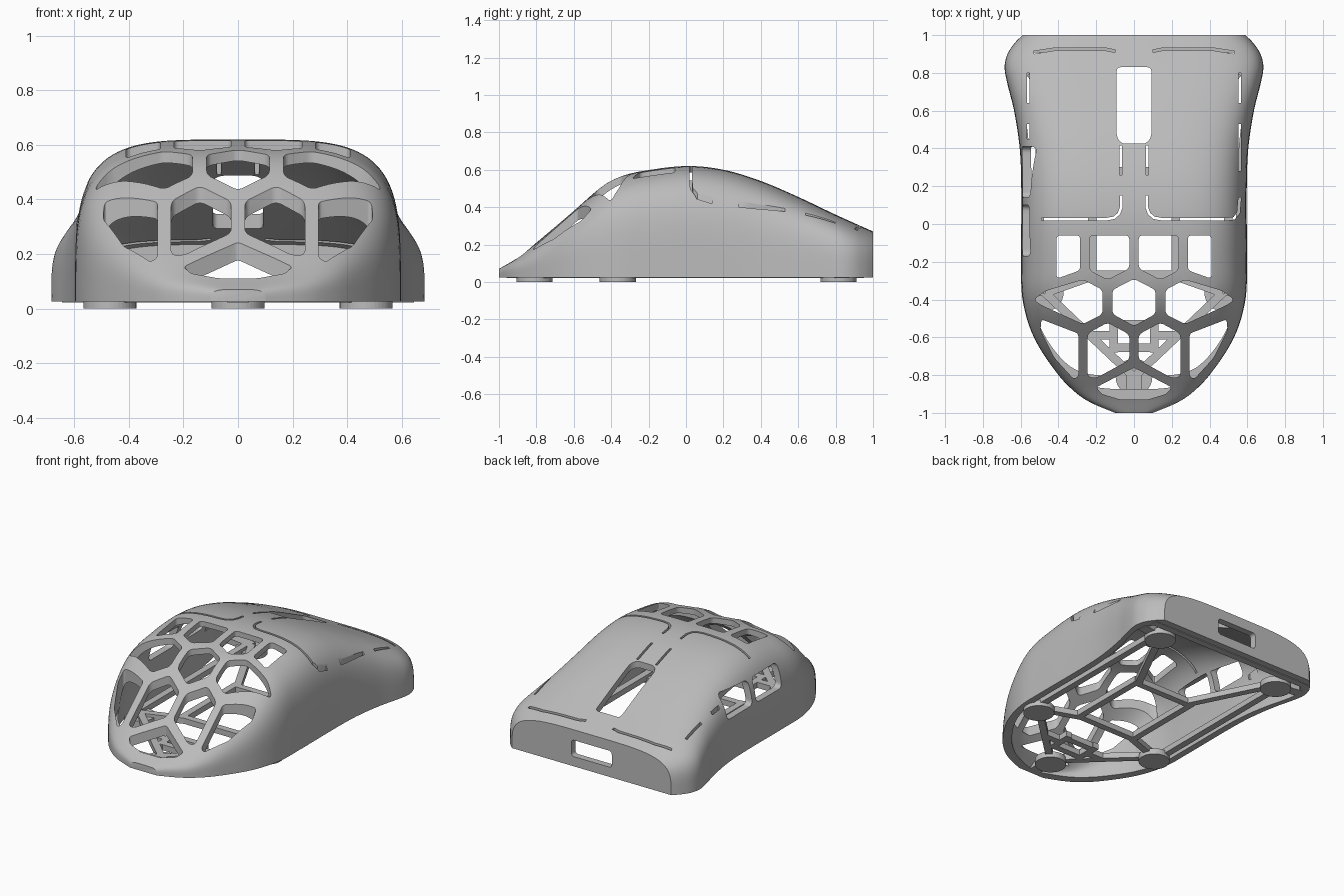
import bpy, bmesh, math
from mathutils import Vector

if "Cube" in bpy.data.objects:
    bpy.data.objects.remove(bpy.data.objects["Cube"])

grey = bpy.data.materials.new("plain_grey")
grey.use_nodes = True
grey.diffuse_color = (0.5, 0.5, 0.5, 1)
grey.node_tree.nodes["Principled BSDF"].inputs["Base Color"].default_value = (0.5, 0.5, 0.5, 1)

# Side profile (y, top height) and plan outline (y, half width)
PROFILE = [(-1, .07), (-.9, .13), (-.8, .21), (-.6, .38), (-.45, .51), (-.36, .56), (-.25, .59),
           (0, .62), (.2, .6), (.4, .54), (.6, .455), (.8, .36), (1, .27)]
OUTLINE = [(-1, .1), (-.95, .22), (-.9, .3), (-.8, .4), (-.6, .53), (-.4, .59), (-.2, .597), (.2, .597),
           (.4, .605), (.6, .635), (.75, .672), (.83, .685), (.9, .67), (.96, .63), (1, .59)]
FLOOR = .025


def smooth_value(pts, y):
    """Cubic interpolation through a list of points."""
    i = max(j for j in range(len(pts) - 1) if pts[j][0] <= y or j == 0)
    def slope(k):
        a, b = pts[max(k - 1, 0)], pts[min(k + 1, len(pts) - 1)]
        return (b[1] - a[1]) / (b[0] - a[0])
    (y0, v0), (y1, v1) = pts[i], pts[i + 1]
    d = y1 - y0
    t = (y - y0) / d
    return ((2*t**3 - 3*t*t + 1) * v0 + (t**3 - 2*t*t + t) * d * slope(i)
            + (3*t*t - 2*t**3) * v1 + (t**3 - t*t) * d * slope(i + 1))


def make_object(name, bm):
    bmesh.ops.recalc_face_normals(bm, faces=bm.faces)
    mesh = bpy.data.meshes.new(name)
    bm.to_mesh(mesh)
    bm.free()
    obj = bpy.data.objects.new(name, mesh)
    bpy.context.collection.objects.link(obj)
    mesh.materials.append(grey)
    return obj


def hull(name, side, top, squeeze, floor, rows=72, segs=56):
    """Loft of rounded-square arches along the body."""
    bm = bmesh.new()
    rings = []
    for r in range(rows + 1):
        y = -math.cos(math.pi * r / rows)
        w = smooth_value(OUTLINE, y) - side
        h = smooth_value(PROFILE, y) - top - FLOOR
        ring = []
        for s in range(segs + 1):
            c, q = math.cos(math.pi * s / segs), max(math.sin(math.pi * s / segs), 0)
            x = math.copysign(abs(c) ** .48, c) * w
            ring.append(bm.verts.new((x, y * squeeze, FLOOR + h * q ** .48)))
        if floor < FLOOR:
            ring = ([bm.verts.new((w, y * squeeze, floor))] + ring
                    + [bm.verts.new((-w, y * squeeze, floor))])
        rings.append(ring)
    for a, b in zip(rings, rings[1:]):
        for k in range(len(a)):
            m = (k + 1) % len(a)
            bm.faces.new((a[k], a[m], b[m], b[k]))
    bm.faces.new(rings[0])
    bm.faces.new(rings[-1])
    return make_object(name, bm)


def prism(bm, pts, lo, hi, axis="z", radius=.02):
    """Rounded polygon extruded along an axis."""
    place = {"z": lambda a, b: (a, b, lo), "x": lambda a, b: (lo, a, b), "y": lambda a, b: (a, lo, b)}[axis]
    part = bmesh.new()
    part.faces.new([part.verts.new(place(*p)) for p in pts])
    if radius:
        bmesh.ops.bevel(part, geom=list(part.verts), offset=radius, segments=4, profile=.5,
                        affect='VERTICES', clamp_overlap=True)
    ext = bmesh.ops.extrude_face_region(part, geom=list(part.faces))
    step = Vector(place(0, 0)) * ((hi - lo) / lo)
    bmesh.ops.translate(part, vec=step, verts=[v for v in ext["geom"] if isinstance(v, bmesh.types.BMVert)])
    bmesh.ops.recalc_face_normals(part, faces=part.faces)
    temp = bpy.data.meshes.new("temp")
    part.to_mesh(temp)
    part.free()
    bm.from_mesh(temp)
    bpy.data.meshes.remove(temp)


def strip(pts, width):
    """Thin outline around a path, for the slots."""
    left, right = [], []
    for i, p in enumerate(pts):
        a, b = Vector(pts[max(i - 1, 0)]), Vector(pts[min(i + 1, len(pts) - 1)])
        d = (b - a).normalized() * width / 2
        left.append((p[0] - d.y, p[1] + d.x))
        right.append((p[0] + d.y, p[1] - d.x))
    return left + right[::-1]


def mirrored(pts):
    return [(-x, y) for x, y in pts]


def box(x0, x1, y0, y1):
    return [(x0, y0), (x1, y0), (x1, y1), (x0, y1)]


def subtract(target, cutter):
    mod = target.modifiers.new("cut", 'BOOLEAN')
    mod.operation, mod.solver, mod.object = 'DIFFERENCE', 'EXACT', cutter
    bpy.context.view_layer.objects.active = target
    bpy.ops.object.modifier_apply(modifier=mod.name)
    bpy.data.objects.remove(cutter)


# Hollow shell
shell = hull("shell", 0, 0, 1, FLOOR)
subtract(shell, hull("cavity", .045, .035, .955, -.1))

cut = bmesh.new()
# Honeycomb openings, mirrored left and right
paired = [
    [(.285, -.06), (.41, -.06), (.41, -.29), (.285, -.245)],
    [(.025, -.06), (.235, -.06), (.235, -.245), (.14, -.295), (.025, -.235)],
    [(.167, -.348), (.27, -.295), (.47, -.355), (.53, -.4), (.5, -.425), (.27, -.53), (.167, -.478)],
    [(.025, -.585), (.14, -.522), (.245, -.58), (.245, -.81), (.2, -.815), (.025, -.72)],
    [(.295, -.58), (.49, -.505), (.495, -.56), (.42, -.71), (.32, -.82), (.295, -.81)],
]
for hole in paired:
    prism(cut, hole, .14, .9)
    prism(cut, mirrored(hole), .14, .9)
prism(cut, [(0, -.29), (.115, -.35), (.115, -.475), (0, -.54), (-.115, -.475), (-.115, -.35)], .14, .9)
prism(cut, [(0, -.76), (.2, -.865), (.17, -.9), (.07, -.93), (-.07, -.93), (-.17, -.9), (-.2, -.865)],
      .085, .9, radius=.012)
# Long top opening
prism(cut, [(.065, .425), (.092, .46), (.092, .83), (-.092, .83), (-.092, .46), (-.065, .425)], .2, .9)

# Thin flexing slots
bend = [(.067, .15), (.067, .09), (.08, .055), (.105, .033), (.15, .025), (.49, .025)]
rise = [(.53, .03), (.553, .06), (.56, .14)]
prism(cut, strip(bend + rise, .014), .33, .9, radius=0)
prism(cut, strip(mirrored(bend), .014), .33, .9, radius=0)
for side in (1, -1):
    for x, y0, y1 in ((.07, .26, .415), (.56, .28 if side > 0 else .45, .53), (.56, .64, .8)):
        prism(cut, strip([(side * x, y0), (side * x, y1)], .014), .26, .9, radius=0)
    prism(cut, strip([(side * .1, .915), (side * .15, .925), (side * .42, .925), (side * .53, .908)], .014),
          .2, .9, radius=0)

# Side button openings and rear port
for y0, y1 in ((-.17, .1), (.14, .41)):
    prism(cut, box(y0, y1, .3, .46), -.8, -.505, "x", .03)
prism(cut, box(-.15, .15, .09, .2), .93, 1.1, "y", .02)
subtract(shell, make_object("cutters", cut))

# Base frame of straight beams
frame = bmesh.new()


def beam(a, b, width=.045, lo=.022, hi=.06):
    prism(frame, strip([a, b], width), lo, hi, radius=0)


for s in (1, -1):
    beam((s * .5, .84), (s * .5, -.38))
    beam((s * .47, -.365), (0, -.81))
    beam((s * .47, .815), (s * .2, .28))
    beam((s * .47, -.365), (s * .2, -.27))
    beam((s * .22, .3), (s * .22, -.29))
    beam((s * .108, -.5), (s * .108, -.68))
    beam((s * .1, -.59), (s * .23, -.59))
    beam((s * .47, .815), (s * .64, .84), .07)
for y, x in ((.28, .22), (-.27, .22), (-.53, .12), (-.655, .12), (.93, .62)):
    beam((-x, y), (x, y))
beam((0, -.8), (0, -.96), .08)
make_object("base_frame", frame)

# Glide feet
feet = [("front_foot", 0, -.81)]
for s, label in ((1, "left"), (-1, "right")):
    feet += [(label + "_middle_foot", s * .47, -.365), (label + "_rear_foot", s * .47, .815)]
for name, x, y in feet:
    bpy.ops.mesh.primitive_cylinder_add(vertices=40, radius=.097, depth=.04, location=(x, y, .02))
    foot = bpy.context.object
    foot.name = name
    foot.data.materials.append(grey)

# Smooth shading with sharp edges
bpy.ops.object.select_all(action='DESELECT')
shell.select_set(True)
bpy.context.view_layer.objects.active = shell
bpy.ops.object.shade_smooth_by_angle(angle=math.radians(30))
